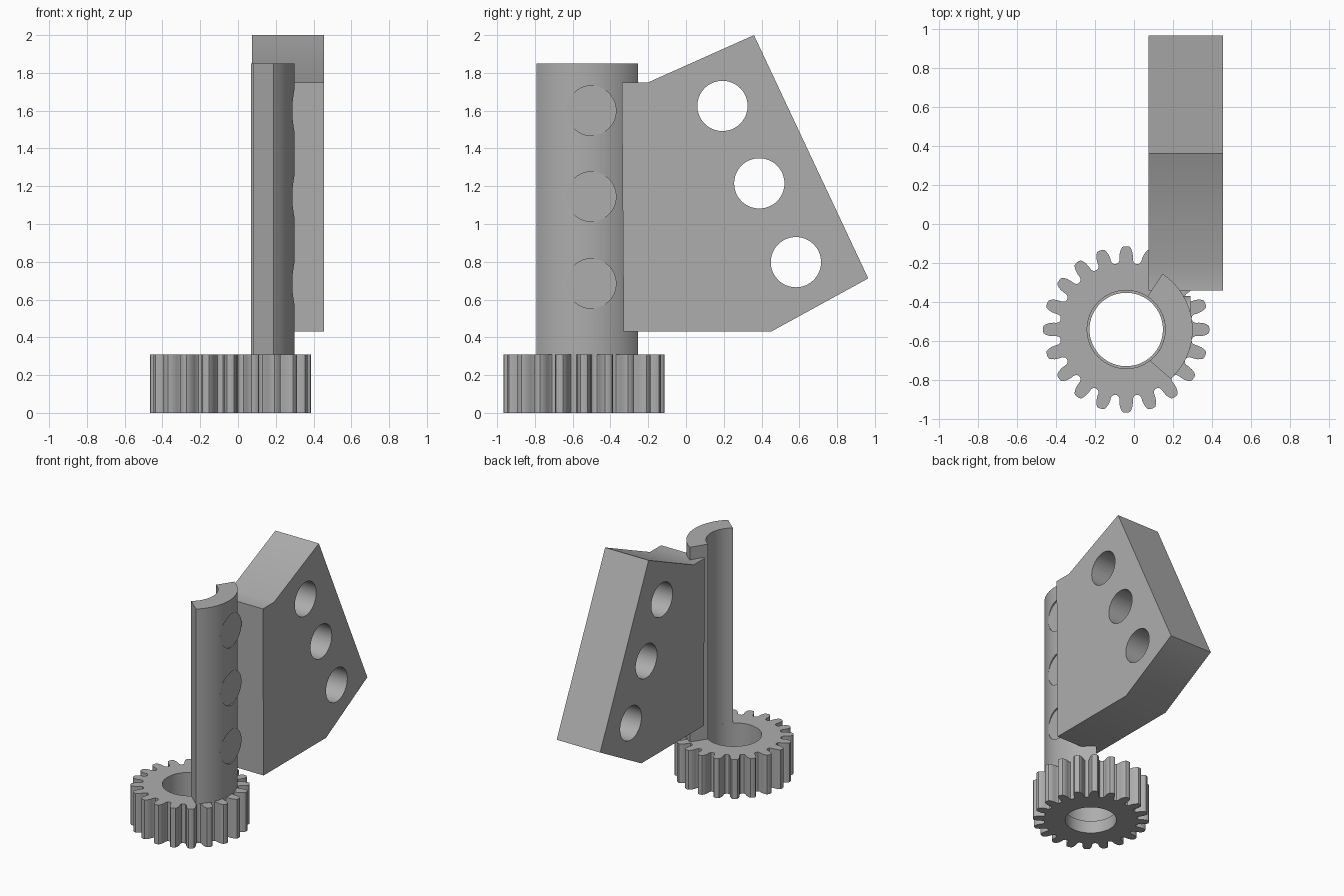
import bpy, bmesh
from math import sin, cos, radians, pi

cube = bpy.data.objects.get("Cube")
if cube:
    bpy.data.objects.remove(cube, do_unlink=True)

CX, CY = -0.04, -0.54          # gear axis
PEG_HEIGHTS = (1.60, 1.145, 0.685)

grey = bpy.data.materials.new("grey metal")
grey.use_nodes = True
colour = (0.42, 0.42, 0.42, 1)
grey.diffuse_color = colour
grey.node_tree.nodes["Principled BSDF"].inputs["Base Color"].default_value = colour


def prism(name, outline, low, high, axis="z"):
    """Extrude a 2D outline along z, or a (y, z) outline along x."""
    place = (lambda a, b, h: (a, b, h)) if axis == "z" else (lambda a, b, h: (h, a, b))
    bm = bmesh.new()
    face = bm.faces.new([bm.verts.new(place(a, b, low)) for a, b in outline])
    top = bmesh.ops.extrude_face_region(bm, geom=[face])["geom"]
    bmesh.ops.translate(bm, vec=place(0, 0, high - low),
                        verts=[v for v in top if isinstance(v, bmesh.types.BMVert)])
    bmesh.ops.recalc_face_normals(bm, faces=bm.faces)
    mesh = bpy.data.meshes.new(name)
    bm.to_mesh(mesh)
    bm.free()
    mesh.materials.append(grey)
    obj = bpy.data.objects.new(name, mesh)
    bpy.context.collection.objects.link(obj)
    return obj


def arc(cx, cy, r, start, end, steps):
    angles = [radians(start + (end - start) * i / steps) for i in range(steps + 1)]
    return [(cx + r * cos(a), cy + r * sin(a)) for a in angles]


def circle(cx, cy, r, steps=64):
    return arc(cx, cy, r, 0, 360, steps)[:-1]


def cut(obj, cutter):
    mod = obj.modifiers.new("cut", "BOOLEAN")
    mod.object, mod.operation, mod.solver = cutter, "DIFFERENCE", "EXACT"
    bpy.context.view_layer.objects.active = obj
    bpy.context.view_layer.update()
    bpy.ops.object.modifier_apply(modifier=mod.name)
    bpy.data.objects.remove(cutter, do_unlink=True)


# Gear: one tooth flank (radius, half angle), mirrored and repeated
TEETH = 20
flank = [(0.340, 8.0), (0.344, 6.6), (0.356, 5.5), (0.375, 5.3),
         (0.395, 4.7), (0.412, 3.7), (0.423, 2.6), (0.426, 1.0)]
tooth = [(r, -a) for r, a in flank] + [(r, a) for r, a in reversed(flank)]
gear_outline = []
for i in range(TEETH):
    for r, a in tooth:
        t = radians(i * 360 / TEETH + a)
        gear_outline.append((CX + r * cos(t), CY + r * sin(t)))
gear = prism("gear", gear_outline, 0, 0.31)
cut(gear, prism("bore_cutter", circle(CX, CY, 0.188), -0.1, 0.5))
cut(gear, prism("counterbore_cutter", circle(CX, CY, 0.2), 0.1, 0.5))

# Upright post: a sector of a tube standing on the gear
post = prism("post", arc(CX, CY, 0.34, -48, 57, 40) + arc(CX, CY, 0.2, 57, -53, 40), 0.3, 1.85)

# Flat-ended pegs set into the post
pegs = []
for i, z in enumerate(PEG_HEIGHTS):
    cut(post, prism("peg_cutter", circle(-0.5, z, 0.132), 0.24, 0.5, "x"))
    pegs.append(prism(f"peg_{i + 1}", circle(-0.5, z, 0.132), 0.2, 0.288, "x"))

# Angled plate with three through holes
plate = prism("plate", [(-0.34, 1.75), (-0.2, 1.75), (0.36, 2.0), (0.965, 0.712),
                        (0.45, 0.43), (-0.33, 0.43)], 0.075, 0.455, "x")
for y, z in ((0.193, 1.625), (0.388, 1.215), (0.582, 0.798)):
    cut(plate, prism("hole_cutter", circle(y, z, 0.133), -0.2, 0.8, "x"))

# Smooth the round walls, keep edges sharp
bpy.ops.object.select_all(action="DESELECT")
for obj in [gear, post, plate] + pegs:
    obj.select_set(True)
bpy.context.view_layer.objects.active = gear
bpy.ops.object.shade_smooth_by_angle(angle=radians(30))
